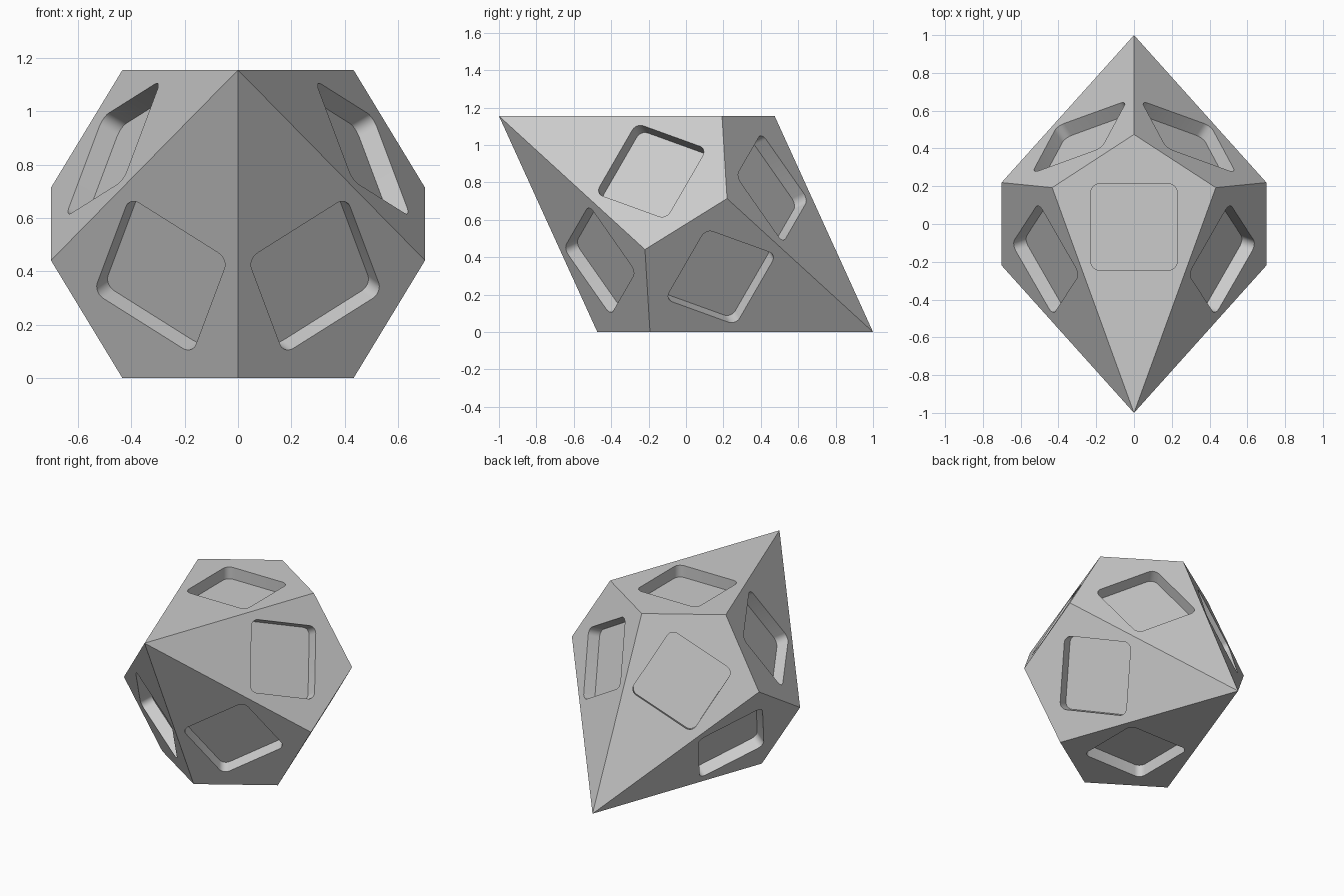
import bpy
import bmesh
from math import cos, sin, pi, radians, sqrt
from mathutils import Matrix, Vector

cube = bpy.data.objects.get("Cube")
if cube:
    bpy.data.objects.remove(cube, do_unlink=True)

SIDES = 5
HALF_H = 1 / sqrt(3)          # half height when resting on a face
POCKET_HALF = 0.228           # half width of the recessed square
POCKET_Y = -0.016
POCKET_R = 0.045
POCKET_DEPTH = 0.08
ARC_STEPS = 6

# Ten-sided solid: poles on a tilted axis, belt vertices zigzag around it
axis = Vector((0, -1, HALF_H)).normalized()
radial = Vector((0, 0.5, sqrt(3) / 2))
pole = 2 / sqrt(3)
belt_h = pole * (1 - cos(pi / SIDES)) / (1 + cos(pi / SIDES))
belt_r = (pole + belt_h) / sqrt(3)


def belt(angle, height):
    side = Vector((1, 0, 0))
    return axis * height + (radial * cos(angle) + side * sin(angle)) * belt_r


def rounded_square(z):
    inner = POCKET_HALF - POCKET_R
    points = []
    for corner in range(4):
        mid = pi / 4 + corner * pi / 2
        cx, cy = inner * sqrt(2) * cos(mid), inner * sqrt(2) * sin(mid)
        for i in range(ARC_STEPS + 1):
            a = corner * pi / 2 + i * pi / 2 / ARC_STEPS
            points.append(Vector((cx + POCKET_R * cos(a),
                                  cy + POCKET_R * sin(a) + POCKET_Y, z)))
    return points


def add_loop(bm, points):
    verts = [bm.verts.new(p) for p in points]
    edges = [bm.edges.new((v, verts[i - 1])) for i, v in enumerate(verts)]
    return verts, edges


def add_kite(bm, matrix):
    """One kite face with its recessed rounded square."""
    step = pi / SIDES
    kite = [axis * pole, belt(step, belt_h), belt(0, -belt_h), belt(-step, belt_h)]
    outer, outer_edges = add_loop(bm, [matrix @ p for p in kite])
    rim, rim_edges = add_loop(bm, [matrix @ p for p in rounded_square(HALF_H)])
    bmesh.ops.triangle_fill(bm, use_beauty=True, edges=outer_edges + rim_edges,
                            normal=matrix @ Vector((0, 0, 1)))
    floor, _ = add_loop(bm, [matrix @ p for p in rounded_square(HALF_H - POCKET_DEPTH)])
    for i in range(len(rim)):
        bm.faces.new((rim[i - 1], rim[i], floor[i], floor[i - 1]))
    bm.faces.new(floor)


bm = bmesh.new()
for k in range(SIDES):
    spin = Matrix.Rotation(2 * pi * k / SIDES, 3, axis)
    add_kite(bm, spin)
    add_kite(bm, spin @ Matrix.Rotation(pi, 3, 'X'))
bmesh.ops.remove_doubles(bm, verts=bm.verts[:], dist=0.0005)
bmesh.ops.recalc_face_normals(bm, faces=bm.faces[:])
bmesh.ops.translate(bm, verts=bm.verts[:], vec=(0, 0, HALF_H))

mesh = bpy.data.meshes.new("ten_sided_die")
bm.to_mesh(mesh)
bm.free()
die = bpy.data.objects.new("ten_sided_die", mesh)
bpy.context.collection.objects.link(die)

# Plain grey finish
grey = bpy.data.materials.new("light_grey")
grey.use_nodes = True
color = (0.6, 0.6, 0.6, 1)
grey.diffuse_color = color
grey.node_tree.nodes["Principled BSDF"].inputs["Base Color"].default_value = color
mesh.materials.append(grey)

# Smooth pocket corners, crisp edges elsewhere
bpy.ops.object.select_all(action='DESELECT')
die.select_set(True)
bpy.context.view_layer.objects.active = die
bpy.ops.object.shade_smooth_by_angle(angle=radians(30))
